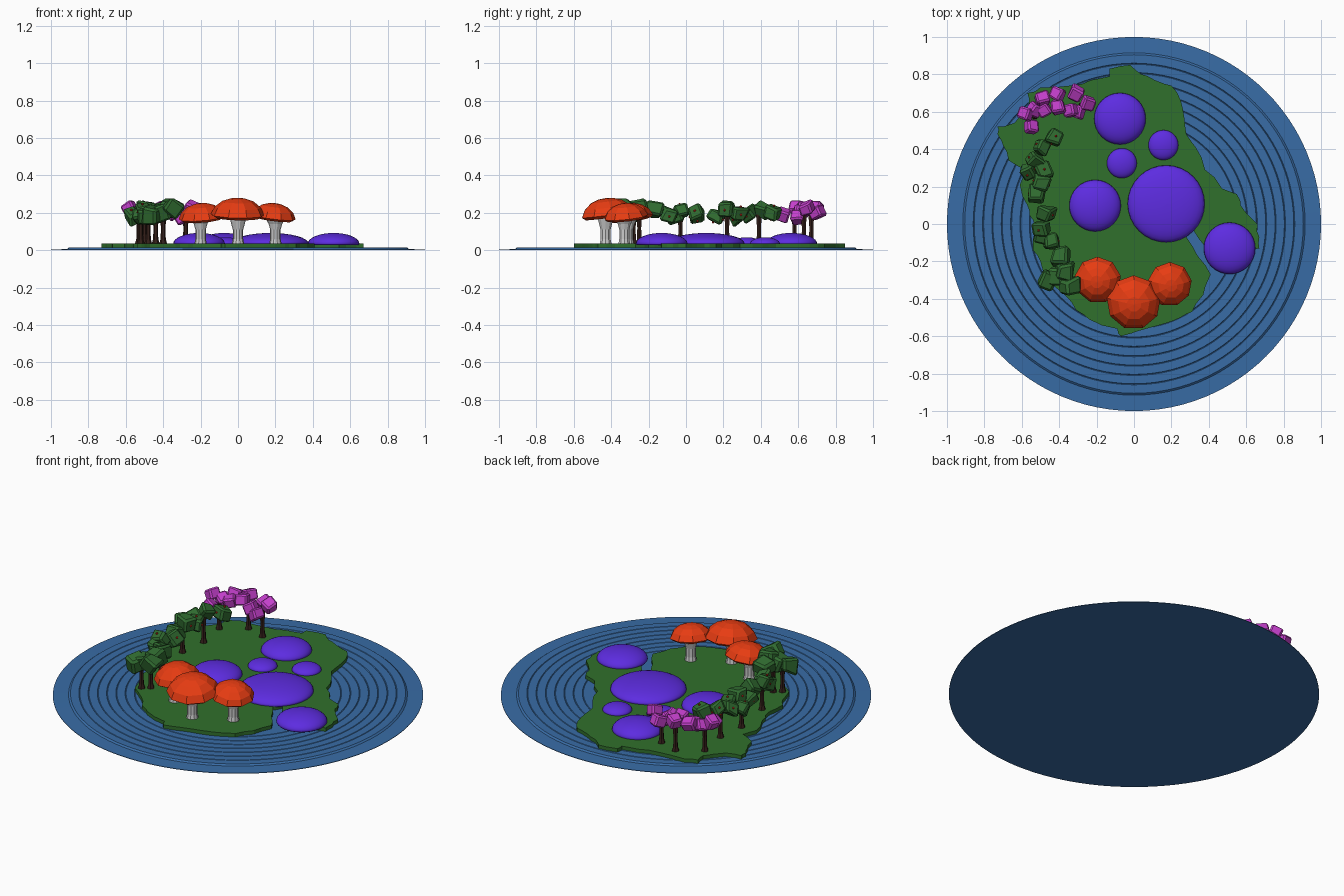
import bpy, bmesh, math, random
from mathutils import Vector, Matrix

if "Cube" in bpy.data.objects:
    bpy.data.objects.remove(bpy.data.objects["Cube"])

random.seed(4)


def material(name, rgb):
    m = bpy.data.materials.new(name)
    m.diffuse_color = (*rgb, 1)
    m.use_nodes = True
    m.node_tree.nodes["Principled BSDF"].inputs["Base Color"].default_value = m.diffuse_color
    return m


BLUE = material("water_blue", (0.04, 0.15, 0.38))
GRASS = material("grass_green", (0.03, 0.16, 0.025))
PURPLE = material("dome_purple", (0.11, 0.025, 0.75))
RED = material("cap_red", (0.8, 0.045, 0.006))
PALE = material("stem_pale", (0.6, 0.6, 0.6))
BARK = material("bark_brown", (0.035, 0.014, 0.01))
LEAF = material("leaf_green", (0.03, 0.15, 0.03))
PINK = material("blossom_pink", (0.55, 0.05, 0.6))
BERRY = material("berry_red", (0.6, 0.02, 0.01))


def finish(bm, name, mat, loc=(0, 0, 0), rot=(0, 0, 0), smooth=False):
    bmesh.ops.recalc_face_normals(bm, faces=bm.faces)
    me = bpy.data.meshes.new(name)
    bm.to_mesh(me)
    bm.free()
    me.materials.append(mat)
    for p in me.polygons:
        p.use_smooth = smooth
    ob = bpy.data.objects.new(name, me)
    ob.location, ob.rotation_euler = loc, rot
    bpy.context.collection.objects.link(ob)
    return ob


def lathe(name, profile, sides, mat, loc=(0, 0, 0), rot=(0, 0, 0), smooth=False):
    """Revolve (radius, z) pairs, closing both ends with a face."""
    bm = bmesh.new()
    rings = []
    for r, z in profile:
        rings.append([bm.verts.new((r * math.cos(2 * math.pi * i / sides),
                                    r * math.sin(2 * math.pi * i / sides), z))
                      for i in range(sides)])
    for a, b in zip(rings, rings[1:]):
        for i in range(sides):
            j = (i + 1) % sides
            bm.faces.new((a[i], a[j], b[j], b[i]))
    bm.faces.new(rings[0])
    bm.faces.new(rings[-1])
    return finish(bm, name, mat, loc, rot, smooth)


# Water: thin disc with shallow concentric steps
steps = [(1.0, 0.0), (1.0, 0.003), (0.915, 0.006), (0.905, 0.014)]
for k in range(7):
    r = 0.86 - 0.05 * k
    steps += [(r, 0.014), (r - 0.003, 0.011), (r - 0.006, 0.014)]
lathe("water", steps, 96, BLUE)

# Island: ragged outline with an inlet on the right, in hundredths of a unit
outline = [(-13, 79), (-13, 83), (-2, 85), (4, 80), (11, 77), (20, 74), (25, 66), (27, 56),
           (28, 48), (33, 41), (38, 29), (43, 25), (47, 19), (55, 16), (57, 10), (60, 6),
           (66, 0), (67, -7), (67, -13), (61, -15), (54, -20), (43, -14), (38, -12), (31, -2),
           (28, -7), (34, -17), (41, -27), (37, -38), (31, -47), (25, -50), (14, -54),
           (3, -57), (-7, -60), (-9, -56), (-24, -51), (-31, -46), (-37, -38), (-47, -30),
           (-50, -20), (-54, -14), (-53, -3), (-56, 5), (-57, 10), (-61, 21), (-58, 29),
           (-67, 34), (-70, 42), (-73, 48), (-73, 52), (-64, 54), (-56, 64), (-57, 70),
           (-50, 73), (-34, 74), (-23, 77)]
bm = bmesh.new()
verts = []
for (ax, ay), (bx, by) in zip(outline, outline[1:] + outline[:1]):
    for t in (0, 0.5):
        j = 0.8 if t else 0
        verts.append(bm.verts.new(((ax + (bx - ax) * t + random.uniform(-j, j)) / 100,
                                   (ay + (by - ay) * t + random.uniform(-j, j)) / 100, 0.01)))
face = bm.faces.new(verts)
ext = bmesh.ops.extrude_face_region(bm, geom=[face], use_keep_orig=True)
for v in ext["geom"]:
    if isinstance(v, bmesh.types.BMVert):
        v.co.z = 0.035
bmesh.ops.triangulate(bm, faces=[f for f in bm.faces if len(f.verts) > 4])
finish(bm, "island", GRASS)

# Low purple domes
for x, y, r, h in [(0.172, 0.108, 0.206, 0.057), (-0.075, 0.563, 0.138, 0.057),
                   (-0.208, 0.098, 0.138, 0.057), (0.511, -0.13, 0.138, 0.057),
                   (0.157, 0.422, 0.08, 0.034), (-0.065, 0.325, 0.08, 0.034)]:
    arc = [(r, -0.022)] + [(r * math.cos(t), h * math.sin(t)) for t in
                           [math.pi / 2 * i / 8 for i in range(8)]] + [(0.002, h)]
    arc[0] = (r * 0.97, -0.006)
    lathe("purple_dome", arc, 32, PURPLE, (x, y, 0.035), smooth=True)

# Mushrooms: faceted cap leaning outward on a flared stem
for x, y, s, lean in [(-0.2, -0.31, 0.86, -6), (0, -0.43, 1.0, 0), (0.2, -0.33, 0.82, 6)]:
    top = 0.278 if s == 1 else 0.25
    cap = [(0.03, -0.1), (0.125, -0.105), (0.146, -0.09), (0.125, -0.05),
           (0.085, -0.018), (0.04, -0.003), (0.003, 0)]
    lathe("mushroom_cap", [(r * s, z * s) for r, z in cap], 9, RED, (x, y, top),
          (math.radians(7), math.radians(lean), math.radians(10)))
    lathe("mushroom_stem", [(0.034, 0.03), (0.028, 0.06), (0.028, 0.11), (0.036, 0.14),
                            (0.05, top - 0.085)], 10, PALE, (x, y, 0))


def trunk(x, y):
    lathe("tree_trunk", [(0.022, 0.03), (0.014, 0.06), (0.012, 0.12), (0.018, 0.19)],
          6, BARK, (x, y, 0))


def clump(name, mat, x, y, z, size, berries=0):
    """Chamfered, randomly turned block of foliage."""
    bm = bmesh.new()
    bmesh.ops.create_cube(bm, size=1)
    j = 0.06 if mat is PINK else 0.16
    for v in bm.verts:
        v.co += Vector([random.uniform(-j, j) for _ in range(3)])
    bmesh.ops.bevel(bm, geom=bm.edges[:], offset=0.14, segments=1, affect='EDGES')
    rot = [random.uniform(-0.6, 0.6) for _ in range(3)]
    ob = finish(bm, name, mat, (x, y, z), rot)
    ob.scale = (size, size, size * 0.9)
    # Berries sit on the broad faces
    broad = sorted(ob.data.polygons, key=lambda p: -p.area)[:6]
    turn = ob.rotation_euler.to_matrix()
    for p in random.sample(broad, berries):
        c = turn @ (p.center * size) + ob.location
        bm = bmesh.new()
        bmesh.ops.create_icosphere(bm, subdivisions=1, radius=0.007)
        finish(bm, "berry", BERRY, c)


# Blossom trees
for x, y in [(-0.28, 0.63), (-0.4, 0.67), (-0.53, 0.58)]:
    trunk(x, y)
for x, y, z in [(-0.58, 0.59, 0.225), (-0.55, 0.52, 0.19), (-0.49, 0.67, 0.22),
                (-0.48, 0.61, 0.2), (-0.41, 0.695, 0.225), (-0.405, 0.625, 0.225),
                (-0.31, 0.7, 0.2), (-0.34, 0.605, 0.2), (-0.245, 0.645, 0.225),
                (-0.3, 0.6, 0.175), (-0.53, 0.61, 0.2)]:
    clump("blossom_clump", PINK, x, y, z, 0.068)

# Berry trees
for x, y in [(-0.48, -0.03), (-0.52, 0.22), (-0.5, 0.39)]:
    trunk(x, y)
for x, y, z in [(-0.47, 0.05, 0.19), (-0.5, -0.02, 0.215), (-0.44, -0.09, 0.19),
                (-0.49, -0.06, 0.18), (-0.53, 0.34, 0.2), (-0.56, 0.28, 0.19),
                (-0.5, 0.22, 0.22), (-0.52, 0.16, 0.18), (-0.48, 0.28, 0.2),
                (-0.5, 0.41, 0.215), (-0.43, 0.46, 0.2)]:
    clump("berry_tree_clump", LEAF, x, y, z, 0.078, 3)

# Plain leafy tree
trunk(-0.4, -0.25)
trunk(-0.44, -0.28)
for x, y, z in [(-0.39, -0.17, 0.22), (-0.37, -0.25, 0.225), (-0.46, -0.3, 0.19),
                (-0.34, -0.33, 0.225), (-0.42, -0.27, 0.2)]:
    clump("leaf_clump", LEAF, x, y, z, 0.09)
